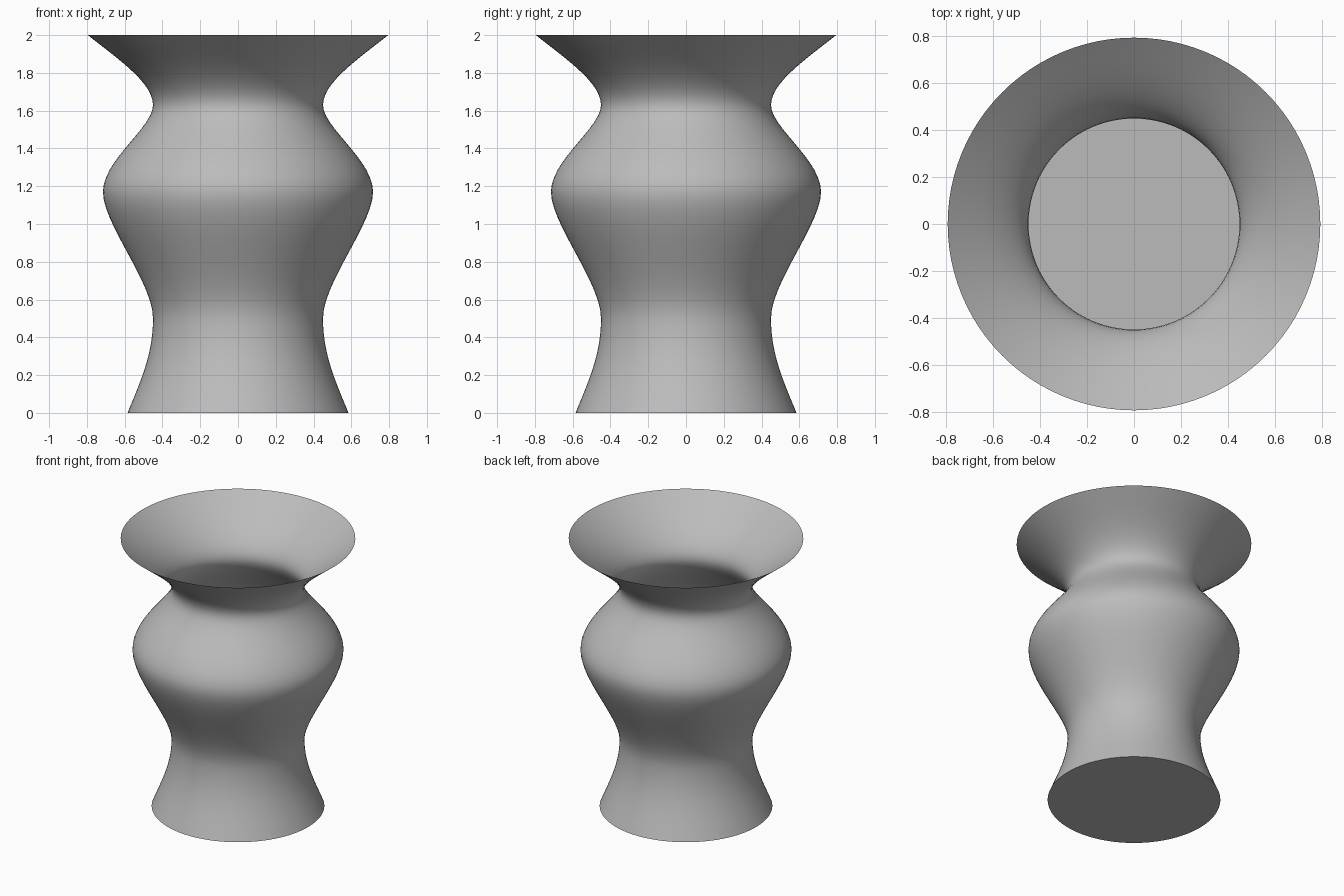
import bpy
import math
from mathutils import Vector
from mathutils.geometry import interpolate_bezier

cube = bpy.data.objects.get("Cube")
if cube:
    bpy.data.objects.remove(cube, do_unlink=True)

SIDES = 96
STEPS = 14

# Grey clay
clay = bpy.data.materials.new("grey_clay")
clay.use_nodes = True
grey = (0.5, 0.5, 0.5, 1)
clay.diffuse_color = grey
clay.node_tree.nodes["Principled BSDF"].inputs["Base Color"].default_value = grey

# Profile knots: radius, height, handle offset
knots = [
    ((0.585, 0.0), (-0.07, 0.17)),
    ((0.45, 0.5), (0.0, 0.19)),
    ((0.715, 1.17), (0.0, 0.17)),
    ((0.45, 1.63), (0.0, 0.12)),
    ((0.795, 2.0), (0.15, 0.12)),
]
profile = []
for (p, hp), (q, hq) in zip(knots, knots[1:]):
    p, hp, q, hq = (Vector(v) for v in (p, hp, q, hq))
    curve = interpolate_bezier(p, p + hp, q - hq, q, STEPS)
    profile += [v.to_2d() for v in curve[:-1]]
profile.append(Vector(knots[-1][0]))

# Thin-walled vase body turned around z, closed by a flat floor
verts = []
for r, z in profile:
    for i in range(SIDES):
        a = math.tau * i / SIDES
        verts.append((r * math.cos(a), r * math.sin(a), z))
faces = [tuple(reversed(range(SIDES)))]
for k in range(len(profile) - 1):
    for i in range(SIDES):
        j = (i + 1) % SIDES
        low, high = k * SIDES, (k + 1) * SIDES
        faces.append((low + i, low + j, high + j, high + i))

mesh = bpy.data.meshes.new("vase")
mesh.from_pydata(verts, [], faces)
mesh.materials.append(clay)
vase = bpy.data.objects.new("vase", mesh)
bpy.context.collection.objects.link(vase)

bpy.ops.object.select_all(action="DESELECT")
vase.select_set(True)
bpy.context.view_layer.objects.active = vase
bpy.ops.object.shade_smooth_by_angle(angle=math.radians(40))
